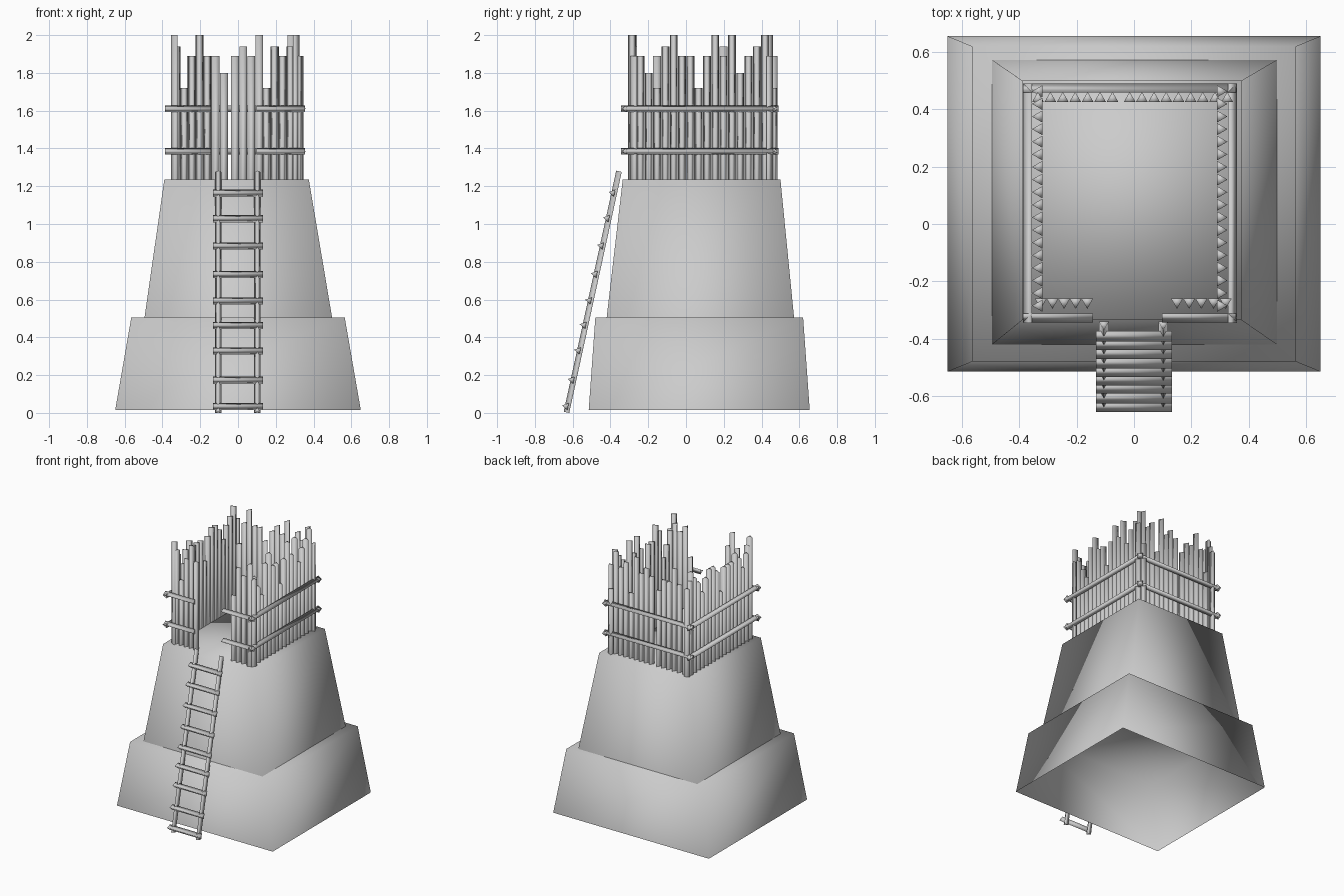
import bpy, bmesh, math
from mathutils import Vector

cube = bpy.data.objects.get("Cube")
if cube:
    bpy.data.objects.remove(cube, do_unlink=True)

grey = bpy.data.materials.new("plain grey")
grey.use_nodes = True
grey.diffuse_color = (0.6, 0.6, 0.6, 1)
grey.node_tree.nodes["Principled BSDF"].inputs["Base Color"].default_value = (0.6, 0.6, 0.6, 1)


def finish(name, bm):
    mesh = bpy.data.meshes.new(name)
    bm.to_mesh(mesh)
    bm.free()
    mesh.materials.append(grey)
    mesh.shade_smooth()
    obj = bpy.data.objects.new(name, mesh)
    bpy.context.collection.objects.link(obj)


def loft(bm, rings):
    """Solid between two matching rings of points, open at the first ring."""
    low, high = [[bm.verts.new(p) for p in ring] for ring in rings]
    n = len(low)
    bm.faces.new(high)
    for i in range(n):
        j = (i + 1) % n
        bm.faces.new((low[i], low[j], high[j], high[i]))


def pole(bm, start, end, point, r):
    """Three-sided pole with one edge turned towards 'point'."""
    a, b = Vector(start), Vector(end)
    axis = (b - a).normalized()
    out = Vector(point)
    out = (out - axis * out.dot(axis)).normalized()
    side = axis.cross(out)
    angles = [2 * math.pi * k / 3 for k in range(3)]
    offsets = [r * (out * math.cos(t) + side * math.sin(t)) for t in angles]
    loft(bm, [[c + o for o in offsets] for c in (a, b)])


def tier(name, low, high):
    """Sloped block; each level is x0, x1, y0, y1, z."""
    bm = bmesh.new()
    loft(bm, [[(x0, y0, z), (x1, y0, z), (x1, y1, z), (x0, y1, z)]
              for x0, x1, y0, y1, z in (low, high)])
    finish(name, bm)


# Sloped mound in two hollow tiers
tier("lower_mound", (-0.65, 0.65, -0.515, 0.655, 0.015), (-0.565, 0.565, -0.48, 0.62, 0.505))
tier("upper_mound", (-0.495, 0.498, -0.42, 0.572, 0.505), (-0.39, 0.375, -0.335, 0.5, 1.235))

# Stake heights by letter, shortest to tallest
HEIGHT = dict(a=1.72, b=1.80, c=1.89, d=1.94, e=2.0)


def stakes(name, first, last, pattern, out):
    bm = bmesh.new()
    first, last = Vector(first), Vector(last)
    for i, letter in enumerate(pattern):
        p = first.lerp(last, i / (len(pattern) - 1))
        pole(bm, (p.x, p.y, 1.235), (p.x, p.y, HEIGHT[letter]), out, 0.024)
    finish(name, bm)


# Palisade with an entrance gap in the front
stakes("right_stakes", (-0.332, -0.285), (-0.332, 0.463), "ecbcdcccacddcbcdec", (-1, 0, 0))
stakes("left_stakes", (0.302, -0.285), (0.302, 0.463), "ecbadeccacecebcdea", (1, 0, 0))
stakes("back_right_stakes", (-0.335, 0.437), (-0.075, 0.437), "daceccb", (0, 1, 0))
stakes("back_left_stakes", (-0.015, 0.437), (0.325, 0.437), "cdceadcec", (0, 1, 0))
stakes("front_right_stakes", (-0.325, -0.272), (-0.163, -0.272), "dacec", (0, -1, 0))
stakes("front_left_stakes", (0.15, -0.272), (0.32, -0.272), "adcdc", (0, -1, 0))

# Rails tied around the palisade
RAILS = {
    "right_rail": ((-0.366, -0.345), (-0.366, 0.49), (-1, 0, 0)),
    "left_rail": ((0.338, -0.345), (0.338, 0.49), (1, 0, 0)),
    "back_rail": ((-0.387, 0.47), (0.355, 0.47), (0, 1, 0)),
    "front_right_rail": ((-0.387, -0.322), (-0.143, -0.322), (0, -1, 0)),
    "front_left_rail": ((0.097, -0.322), (0.355, -0.322), (0, -1, 0)),
}
for name, (start, end, out) in RAILS.items():
    bm = bmesh.new()
    for z in (1.385, 1.61):
        pole(bm, (*start, z), (*end, z), out, 0.021)
    finish(name, bm)

# Ladder leaning on the front
bottom, top = Vector((0, -0.628, 0.002)), Vector((0, -0.35, 1.278))
for name, x in (("right_ladder_pole", -0.105), ("left_ladder_pole", 0.102)):
    bm = bmesh.new()
    shift = Vector((x, 0, 0))
    pole(bm, bottom + shift, top + shift, (0, -1, 0), 0.02)
    finish(name, bm)

bm = bmesh.new()
for z in (0.035, 0.175, 0.33, 0.465, 0.595, 0.735, 0.885, 1.03, 1.165):
    y = bottom.lerp(top, (z - bottom.z) / (top.z - bottom.z)).y - 0.014
    pole(bm, (-0.133, y, z), (0.133, y, z), (0, -1, 0.2), 0.022)
finish("ladder_rungs", bm)
